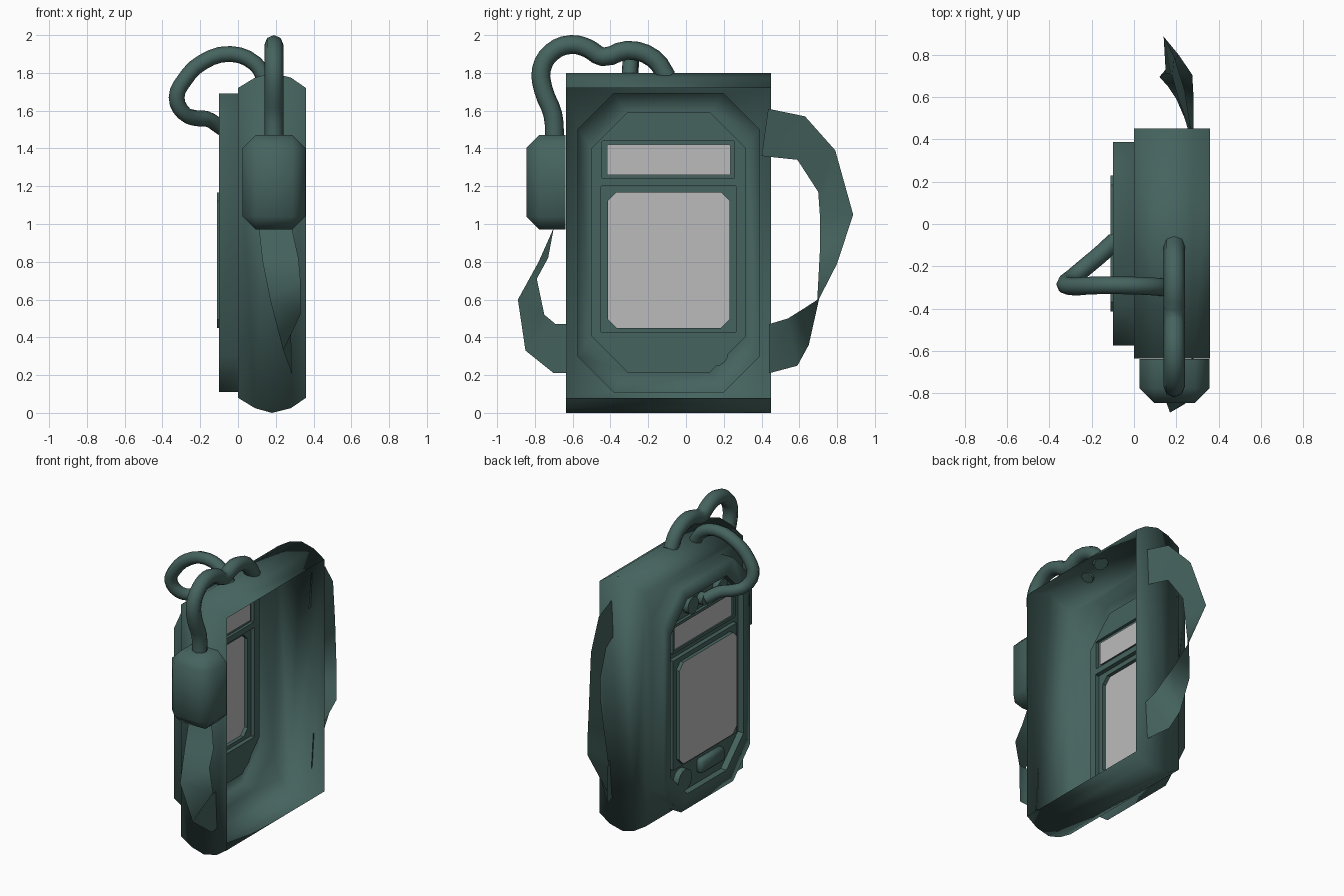
import bpy, bmesh, math
from mathutils import Vector

cube = bpy.data.objects.get("Cube")
if cube:
    bpy.data.objects.remove(cube)


def material(name, rgb):
    m = bpy.data.materials.new(name)
    m.use_nodes = True
    m.diffuse_color = (*rgb, 1)
    bsdf = m.node_tree.nodes["Principled BSDF"]
    bsdf.inputs["Base Color"].default_value = (*rgb, 1)
    bsdf.inputs["Roughness"].default_value = 0.7
    return m


GREEN = material("dark_green", (0.06, 0.125, 0.113))
GREY = material("screen_grey", (0.5, 0.5, 0.5))


def finish(bm, name, *mats):
    me = bpy.data.meshes.new(name)
    bm.to_mesh(me)
    bm.free()
    for m in mats:
        me.materials.append(m)
    ob = bpy.data.objects.new(name, me)
    bpy.context.collection.objects.link(ob)
    return ob


def smooth_by_angle(ob, degrees):
    bpy.ops.object.select_all(action='DESELECT')
    ob.select_set(True)
    bpy.context.view_layer.objects.active = ob
    bpy.ops.object.shade_smooth_by_angle(angle=math.radians(degrees))


# Casing: hollow shell open towards +x, with a stepped panel on -x
Y0, Y1 = -0.635, 0.45
bm = bmesh.new()


def ring(y0, y1, z0, z1, x, c=0.004):
    """Loop of eight vertices: a rectangle with cut corners."""
    pts = [(y0 + c, z0), (y1 - c, z0), (y1, z0 + c), (y1, z1 - c),
           (y1 - c, z1), (y0 + c, z1), (y0, z1 - c), (y0, z0 + c)]
    return [bm.verts.new((x, y, z)) for y, z in pts]


def bridge(a, b, smooth=False):
    for i in range(len(a)):
        j = (i + 1) % len(a)
        bm.faces.new((a[i], a[j], b[j], b[i])).smooth = smooth


def fill(loops, smooth=False):
    edges = []
    for loop in loops:
        for i, v in enumerate(loop):
            w = loop[(i + 1) % len(loop)]
            edges.append(bm.edges.get((v, w)) or bm.edges.new((v, w)))
    out = bmesh.ops.triangle_fill(bm, use_beauty=True, edges=edges, normal=(-1, 0, 0))
    for f in out["geom"]:
        if isinstance(f, bmesh.types.BMFace):
            f.smooth = smooth


low = [(0.36, 0.08), (0.28, 0.025), (0.18, 0), (0.09, 0.025), (0, 0.08)]
profile = low + [(x, 1.8 - z) for x, z in reversed(low)]
front, back = ([bm.verts.new((x, y, z)) for x, z in profile] for y in (Y0, Y1))
for wall in (front, back):
    bm.faces.new(wall).smooth = True
for i in range(len(profile) - 1):
    if i != len(low) - 1:
        bm.faces.new((front[i], front[i + 1], back[i + 1], back[i])).smooth = True

k = len(low) - 1
base = ring(-0.573, 0.388, 0.11, 1.69, 0, 0.19)
rim = ring(-0.573, 0.388, 0.11, 1.69, -0.1, 0.19)
lip = ring(-0.5, 0.318, 0.215, 1.59, -0.1, 0.19)
floor = ring(-0.5, 0.318, 0.215, 1.59, -0.055, 0.19)
fill([[front[k], back[k], back[k + 1], front[k + 1]], base], True)
bridge(base, rim, True)
bridge(rim, lip, True)
bridge(lip, floor)

# Screen and window stand on the recessed floor
screen = [ring(-0.45, 0.265, 0.425, 1.2, -0.055), ring(-0.45, 0.265, 0.425, 1.2, -0.085),
          ring(-0.413, 0.23, 0.45, 1.168, -0.085, 0.045), ring(-0.413, 0.23, 0.45, 1.168, -0.11, 0.045)]
window = [ring(-0.445, 0.255, 1.24, 1.44, -0.055), ring(-0.445, 0.255, 1.24, 1.44, -0.075),
          ring(-0.417, 0.235, 1.26, 1.42, -0.075), ring(-0.417, 0.235, 1.26, 1.42, -0.065)]
fill([floor, screen[0], window[0]])
for rings in (screen, window):
    for a, b in zip(rings, rings[1:]):
        bridge(a, b)
    bm.faces.new(rings[-1]).material_index = 1
bmesh.ops.recalc_face_normals(bm, faces=bm.faces)
finish(bm, "casing", GREEN, GREY)


# Sockets and dial on the panel
def knob(name, y, z, r):
    bpy.ops.mesh.primitive_cylinder_add(vertices=16, radius=r, depth=0.042,
                                        location=(-0.078, y, z), rotation=(0, math.pi / 2, 0))
    ob = bpy.context.object
    ob.name = name
    ob.data.materials.append(GREEN)
    smooth_by_angle(ob, 35)


knob("left_socket", -0.27, 1.52, 0.06)
knob("cable_socket", -0.08, 1.51, 0.042)
knob("right_socket", 0.06, 1.52, 0.06)
knob("dial", 0.15, 0.32, 0.075)


def box(name, lo, hi, bevel, axis):
    """Box with chamfered edges, except round the face at the top of the given axis."""
    lo, hi = Vector(lo), Vector(hi)
    bm = bmesh.new()
    bmesh.ops.create_cube(bm, size=1)
    bmesh.ops.scale(bm, vec=hi - lo, verts=bm.verts)
    bmesh.ops.translate(bm, vec=(lo + hi) / 2, verts=bm.verts)
    mid = (lo + hi)[axis] / 2
    edges = [e for e in bm.edges if min(v.co[axis] for v in e.verts) < mid]
    bmesh.ops.bevel(bm, geom=edges, offset=bevel, segments=1, affect='EDGES')
    smooth_by_angle(finish(bm, name, GREEN), 50)


box("switch_block", (-0.1, -0.3, 0.285), (-0.058, -0.04, 0.385), 0.015, 0)
box("handset", (0.025, -0.845, 0.97), (0.357, -0.637, 1.472), 0.07, 1)


# Cables
def cable(name, points, radius):
    cu = bpy.data.curves.new(name, 'CURVE')
    cu.dimensions = '3D'
    cu.bevel_depth = radius
    cu.bevel_resolution = 2
    cu.resolution_u = 3
    cu.use_fill_caps = True
    sp = cu.splines.new('BEZIER')
    sp.bezier_points.add(len(points) - 1)
    for bp, p in zip(sp.bezier_points, points):
        bp.co = p
        bp.handle_left_type = bp.handle_right_type = 'AUTO'
    cu.materials.append(GREEN)
    ob = bpy.data.objects.new(name, cu)
    bpy.context.collection.objects.link(ob)
    bpy.ops.object.select_all(action='DESELECT')
    ob.select_set(True)
    bpy.context.view_layer.objects.active = ob
    bpy.ops.object.convert(target='MESH')
    smooth_by_angle(bpy.context.object, 60)


arch = [(-0.1, 1.775), (-0.17, 1.875), (-0.31, 1.92), (-0.44, 1.885), (-0.52, 1.93), (-0.61, 1.95),
        (-0.71, 1.91), (-0.765, 1.82), (-0.755, 1.71), (-0.705, 1.58), (-0.695, 1.44)]
cable("handset_cable", [(0.19, y, z) for y, z in arch], 0.05)
cable("socket_cable", [(0.14, -0.3, 1.775), (0.09, -0.295, 1.85), (-0.04, -0.29, 1.9),
                       (-0.19, -0.29, 1.855), (-0.285, -0.295, 1.76), (-0.325, -0.285, 1.67),
                       (-0.285, -0.25, 1.585), (-0.22, -0.195, 1.56), (-0.16, -0.145, 1.555),
                       (-0.09, -0.08, 1.51)], 0.042)


# Twisted straps, each a ribbon between two edges
def ribbon(name, first, second):
    bm = bmesh.new()
    a, b = ([bm.verts.new(p) for p in edge] for edge in (first, second))
    for i in range(len(a) - 1):
        bm.faces.new((a[i], a[i + 1], b[i + 1], b[i])).smooth = True
    finish(bm, name, GREEN)


ribbon("back_strap",
       [(0.27, 0.435, 1.61), (0.24, 0.63, 1.57), (0.19, 0.79, 1.39), (0.14, 0.885, 1.05),
        (0.21, 0.8, 0.79), (0.275, 0.705, 0.605), (0.28, 0.62, 0.55), (0.28, 0.54, 0.5), (0.28, 0.44, 0.47)],
       [(0.27, 0.4, 1.36), (0.21, 0.59, 1.34), (0.18, 0.7, 1.17), (0.17, 0.71, 1.03),
        (0.15, 0.71, 0.88), (0.12, 0.695, 0.6), (0.16, 0.65, 0.36), (0.2, 0.59, 0.25), (0.265, 0.44, 0.21)])
ribbon("front_strap",
       [(0.11, -0.7, 0.98), (0.13, -0.78, 0.8), (0.17, -0.89, 0.6), (0.24, -0.85, 0.33),
        (0.285, -0.7, 0.21), (0.28, -0.63, 0.21)],
       [(0.285, -0.7, 0.98), (0.32, -0.73, 0.82), (0.33, -0.79, 0.71), (0.33, -0.75, 0.52),
        (0.28, -0.69, 0.47), (0.27, -0.63, 0.47)])
